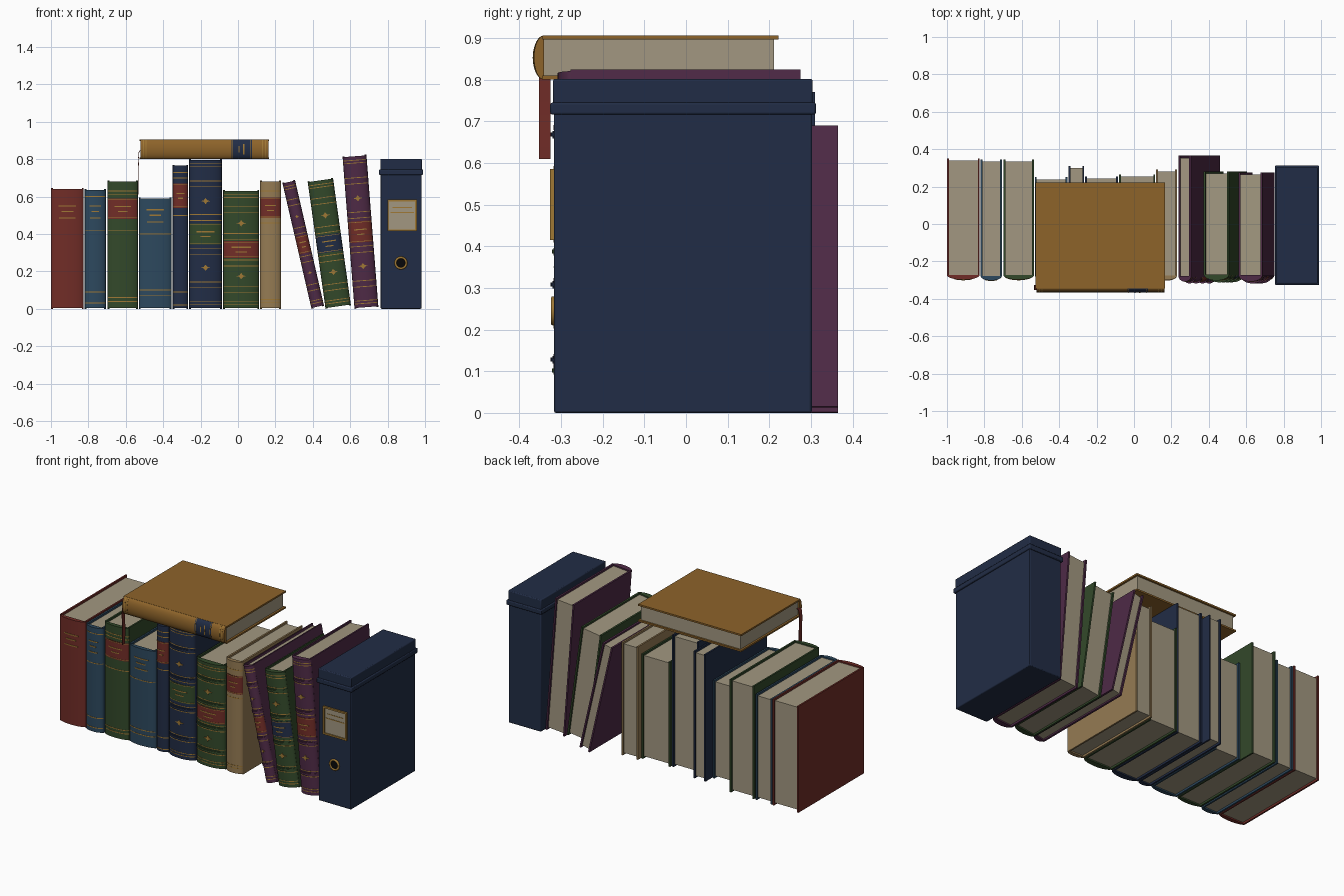
import bpy, bmesh
from math import sin, cos, pi, radians
from mathutils import Matrix

if "Cube" in bpy.data.objects:
    bpy.data.objects.remove(bpy.data.objects["Cube"])

COLORS = {
    'red': (.44, .19, .17), 'blue': (.19, .29, .37), 'green': (.21, .29, .18),
    'navy': (.15, .19, .28), 'purple': (.31, .18, .28), 'tan': (.58, .48, .33),
    'ochre': (.55, .39, .18), 'paper': (.63, .59, .50), 'gold': (.62, .47, .22),
    'dark': (.06, .06, .07)}
MATS = {}


def material(name):
    if name not in MATS:
        m = bpy.data.materials.new(name)
        m.diffuse_color = [c ** 2.2 for c in COLORS[name]] + [1]
        m.use_nodes = True
        m.node_tree.nodes["Principled BSDF"].inputs["Base Color"].default_value = m.diffuse_color
        MATS[name] = m
    return MATS[name]


def finish(bm, name, color, matrix=Matrix(), bevel=0):
    bmesh.ops.recalc_face_normals(bm, faces=bm.faces)
    mesh = bpy.data.meshes.new(name)
    bm.to_mesh(mesh)
    bm.free()
    ob = bpy.data.objects.new(name, mesh)
    bpy.context.collection.objects.link(ob)
    ob.matrix_world = matrix
    mesh.materials.append(material(color))
    if bevel:
        mod = ob.modifiers.new('bevel', 'BEVEL')
        mod.width, mod.segments = bevel, 2
    bpy.ops.object.select_all(action='DESELECT')
    ob.select_set(True)
    bpy.context.view_layer.objects.active = ob
    bpy.ops.object.shade_smooth_by_angle(angle=radians(35))
    return ob


def prism(bm, pts, z0, z1):
    lo = [bm.verts.new((x, y, z0)) for x, y in pts]
    hi = [bm.verts.new((x, y, z1)) for x, y in pts]
    bm.faces.new(lo[::-1])
    bm.faces.new(hi)
    for i in range(len(pts)):
        j = (i + 1) % len(pts)
        bm.faces.new((lo[i], lo[j], hi[j], hi[i]))


def box(bm, x0, x1, y0, y1, z0, z1):
    prism(bm, [(x0, y0), (x1, y0), (x1, y1), (x0, y1)], z0, z1)


def book(name, w, h, yf, yb, color, matrix, d=.025, label=None, label_z=None,
         bands=False, lines=(), title=None):
    """Upright book centred on local x, spine towards -y."""
    ys, t = yf + d, .010

    def arc(off, a, n=16):
        return [(-w / 2 * cos(a + (pi - 2 * a) * i / n),
                 ys - (d + off) * sin(a + (pi - 2 * a) * i / n)) for i in range(n + 1)]

    def strip(bm, z0, z1, off, a=.12, n=16):
        prism(bm, arc(off, a, n) + arc(-.003, a, n)[::-1], z0, z1)

    # two boards and the rounded spine
    cover = bmesh.new()
    for s in (-1, 1):
        box(cover, s * w / 2, s * (w / 2 - t), ys - .004, yb, 0, h)
    prism(cover, arc(0, 0), .004, h - .004)
    gold = bmesh.new()
    for z in lines:
        strip(gold, z - .0025, z + .0025, .0012)
    # raised bands, flanking gilt lines and small ornaments
    if bands:
        for f in (.16, .385, .61, .835):
            z = f * h
            strip(cover, z - .009, z + .009, .006, .06)
            strip(cover, z - .005, z + .005, .010, .06)
            for s in (-1, 1):
                strip(gold, z + s * .016 - .002, z + s * .016 + .002, .0012)
        for z in (.025, .04, h - .04, h - .025):
            strip(gold, z - .002, z + .002, .0012)
        for f in (.275, .72):
            z, r = f * h, min(.026, w * .2)
            for rx, rz in ((r * .5, r * .65), (r, r * .25)):
                pts = [(rx, 0), (0, rz), (-rx, 0), (0, -rz)]
                vs = [[gold.verts.new((x, yy, z + q)) for x, q in pts]
                      for yy in (yf - .003, yf + .003)]
                gold.faces.new(vs[0])
                for i in range(4):
                    j = (i + 1) % 4
                    gold.faces.new((vs[0][i], vs[0][j], vs[1][j], vs[1][i]))
        label_z = (.43 * h, .57 * h)
    # title label with gilt bars
    if label:
        bm = bmesh.new()
        z0, z1 = label_z
        strip(bm, z0, z1, .0015, .2)
        finish(bm, name + '_label', label, matrix)
        for z in (z0 + .006, z1 - .006):
            strip(gold, z - .0015, z + .0015, .0028, .25)
        title = (z0 + z1) / 2 + .012
        marks = ((0, 1.0), (.026, 1.25))
    else:
        marks = ((0, 1.0), (.03, 1.2), (.065, 1.05))
    if title:
        for dz, a in marks:
            strip(gold, title - dz - .003, title - dz + .003, .003, a, 4)
    finish(cover, name + '_cover', color, matrix)
    if gold.verts:
        finish(gold, name + '_gilding', 'gold', matrix)
    else:
        gold.free()
    # page block
    pages = bmesh.new()
    box(pages, -w / 2 + t, w / 2 - t, ys - .002, yb - .011, .012, h - .012)
    finish(pages, name + '_pages', 'paper', matrix)


def at(x0, x1):
    return Matrix.Translation(((x0 + x1) / 2, 0, 0))


def lean(x, w, deg):
    return (Matrix.Translation((x, 0, 0)) @ Matrix.Rotation(radians(-deg), 4, 'Y')
            @ Matrix.Translation((w / 2, 0, 0)))


# upright books
book('red_book', .175, .645, -.298, .35, 'red', at(-1, -.825), title=.55)
book('blue_book', .113, .64, -.302, .345, 'blue', at(-.82, -.707),
     title=.55, lines=(.03, .09, .42, .60))
book('green_book', .163, .685, -.298, .345, 'green', at(-.698, -.535), label='red',
     label_z=(.48, .59), lines=(.04, .06, .42, .61, .63))
book('short_blue_book', .175, .595, -.30, .25, 'blue', at(-.53, -.355),
     title=.53, lines=(.07, .10, .40))
book('thin_navy_book', .083, .77, -.30, .31, 'navy', at(-.349, -.266), label='red',
     label_z=(.54, .67), lines=(.02, .09, .50, .70, .73))
book('thick_navy_book', .175, .80, -.315, .255, 'navy', at(-.261, -.086), .035,
     'green', bands=True)
book('thick_green_book', .192, .635, -.312, .265, 'green', at(-.079, .113), .035,
     'red', bands=True)
book('tan_book', .112, .685, -.30, .292, 'tan', at(.118, .23), label='red',
     label_z=(.485, .595), lines=(.035, .05, .46, .63))
# leaning books
book('leaning_thin_book', .069, .692, -.308, .365, 'purple', lean(.393, .069, 13),
     .03, 'red', bands=True)
book('leaning_green_book', .137, .688, -.302, .28, 'green', lean(.468, .137, 8),
     .033, 'navy', bands=True)
book('leaning_purple_book', .128, .817, -.308, .275, 'purple', lean(.623, .128, 4.5),
     .035, 'red', bands=True)
# book lying on top
book('lying_book', .106, .692, -.365, .222, 'ochre',
     Matrix.Translation((-.526, 0, .853)) @ Matrix.Rotation(pi / 2, 4, 'Y'), .024,
     'navy', (.49, .60), lines=(.02, .035, .657, .672))

# ribbon bookmark hanging from the lying book
bm = bmesh.new()
path = [(-.50, .853), (-.524, .85), (-.532, .835), (-.534, .80), (-.532, .70), (-.533, .61)]
rows = [[bm.verts.new((x + dx, y, z)) for dx, y in
         ((0, -.353), (0, -.325), (.003, -.325), (.003, -.353))] for x, z in path]
for a, b in zip(rows, rows[1:]):
    for i in range(4):
        j = (i + 1) % 4
        bm.faces.new((a[i], a[j], b[j], b[i]))
bm.faces.new(rows[0])
bm.faces.new(rows[-1][::-1])
finish(bm, 'ribbon', 'red')

# archive box: body, lid and rim
for name, x0, x1, y0, y1, z0, z1 in (
        ('box_body', .763, .981, -.317, .302, 0, .73),
        ('box_lid', .761, .983, -.319, .304, .735, .802),
        ('box_rim', .754, .990, -.326, .312, .716, .745)):
    bm = bmesh.new()
    box(bm, x0, x1, y0, y1, z0, z1)
    finish(bm, name, 'navy', bevel=.005)

# label holder with paper
bm = bmesh.new()
box(bm, .805, .95, -.320, -.31, .425, .58)
finish(bm, 'box_label_paper', 'paper')
bm = bmesh.new()
for x in (.798, .946):
    box(bm, x, x + .01, -.327, -.312, .415, .585)
for z in (.415, .575):
    box(bm, .798, .956, -.327, -.312, z, z + .01)
box(bm, .815, .94, -.322, -.312, .512, .517)
box(bm, .825, .93, -.322, -.312, .54, .544)
finish(bm, 'box_label_frame', 'gold')

# finger hole and its ring
bpy.ops.mesh.primitive_torus_add(major_radius=.029, minor_radius=.006, major_segments=32,
                                 minor_segments=10, location=(.871, -.319, .245),
                                 rotation=(pi / 2, 0, 0))
ring = bpy.context.object
ring.name = 'finger_ring'
ring.data.materials.append(material('gold'))
bpy.ops.object.shade_smooth()
bm = bmesh.new()
prism(bm, [(.028 * cos(i * pi / 16), .028 * sin(i * pi / 16)) for i in range(32)], 0, .006)
finish(bm, 'finger_hole', 'dark',
       Matrix.Translation((.871, -.314, .245)) @ Matrix.Rotation(pi / 2, 4, 'X'))
